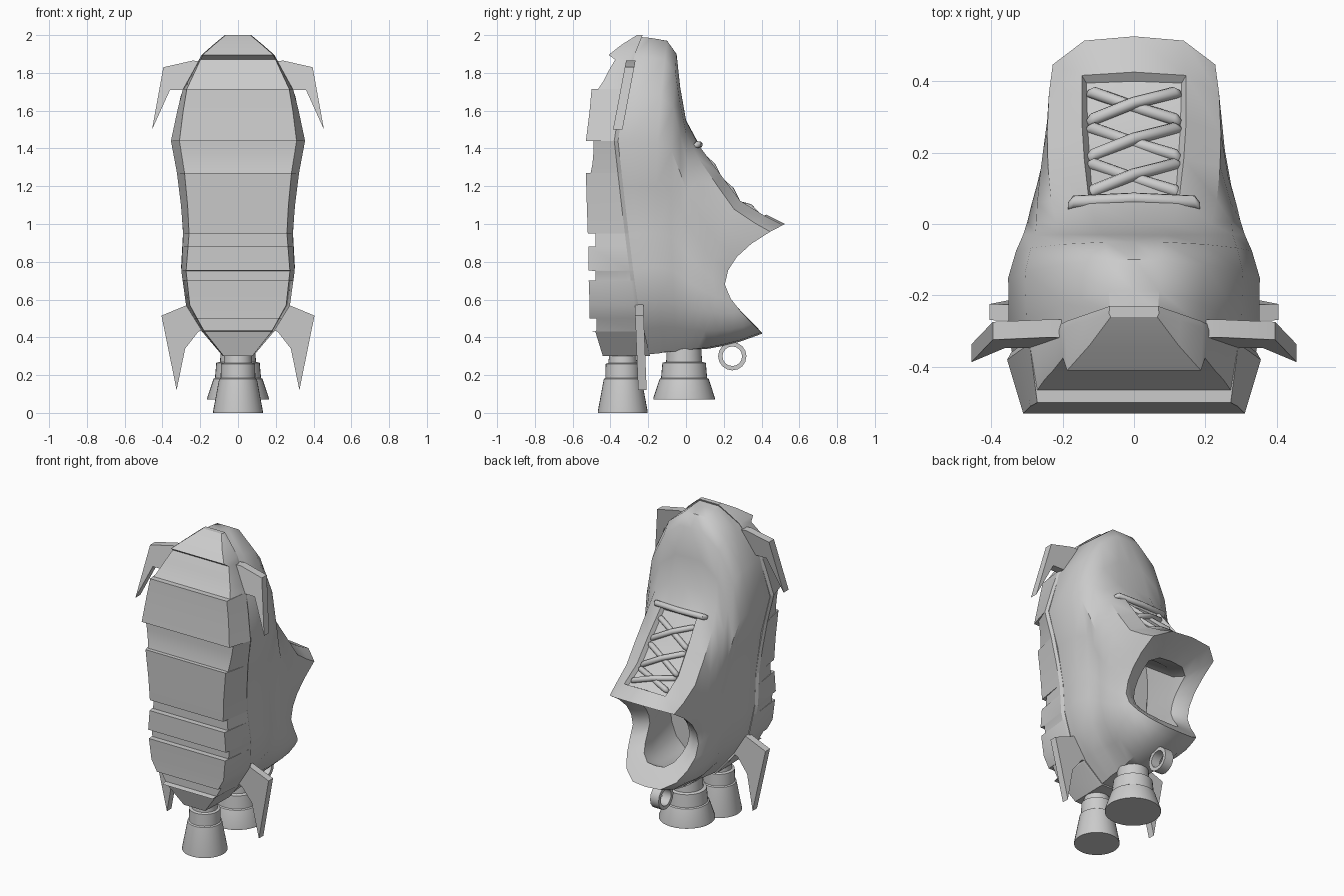
import bpy, bmesh, math
from mathutils import Vector

cube = bpy.data.objects.get("Cube")
if cube:
    bpy.data.objects.remove(cube, do_unlink=True)

grey = bpy.data.materials.new("plain_grey")
grey.use_nodes = True
grey.diffuse_color = (0.6, 0.6, 0.6, 1)
grey.node_tree.nodes["Principled BSDF"].inputs["Base Color"].default_value = (0.6, 0.6, 0.6, 1)


def finish(name, bm, angle=30):
    bmesh.ops.recalc_face_normals(bm, faces=bm.faces)
    mesh = bpy.data.meshes.new(name)
    bm.to_mesh(mesh)
    bm.free()
    mesh.materials.append(grey)
    ob = bpy.data.objects.new(name, mesh)
    bpy.context.collection.objects.link(ob)
    bpy.ops.object.select_all(action="DESELECT")
    ob.select_set(True)
    bpy.context.view_layer.objects.active = ob
    bpy.ops.object.shade_smooth_by_angle(angle=math.radians(angle))
    return ob


def loft(bm, rings, capped=True):
    """Skin closed rings; returns rows of faces."""
    vs = [[bm.verts.new(p) for p in r] for r in rings]
    n = len(vs[0])
    rows = [[bm.faces.new((a[i], a[(i + 1) % n], b[(i + 1) % n], b[i])) for i in range(n)]
            for a, b in zip(vs, vs[1:])]
    if capped:
        bm.faces.new(vs[0][::-1])
        bm.faces.new(vs[-1])
    return rows


def interp(table, t):
    if t <= table[0][0]:
        return table[0][1]
    for (a, p), (b, q) in zip(table, table[1:]):
        if t <= b:
            return p + (q - p) * (t - a) / (b - a)
    return table[-1][1]


# Seam between sole and upper: depth y at each height z
SEAM = [(.3, -.2), (.6, -.27), (1, -.32), (1.44, -.37), (1.7, -.33), (1.9, -.28), (2, -.24)]
# Half outlines, heel to toe: (fraction of length, fraction of width)
SOLE = [(0, 0), (0, .23), (.08, .54), (.16, .77), (.27, .85), (.38, .82),
        (.53, .87), (.67, 1), (.82, .86), (.94, .55), (1, .2), (1, 0)]
COLLAR = [(0, 0), (.01, .42), (.09, .76), (.2, .92), (.32, 1), (.45, 1),
          (.58, 1), (.7, 1), (.82, 1), (.93, .98), (.99, .6), (1, 0)]


def upper_ring(heel, toe, width, y_heel, y_side, y_toe, mix, seam=None):
    half = []
    for (s0, x0), (s1, x1) in zip(SOLE, COLLAR):
        s = s0 + (s1 - s0) * mix
        x = (x0 + (x1 - x0) * mix) * width
        z = heel + (toe - heel) * s
        y = y_side + (y_heel - y_side) * max(0, 1 - s / .42) ** 1.3 \
            + (y_toe - y_side) * max(0, (s - .42) / .58) ** 2.2
        half.append(Vector((x, y if seam is None else interp(SEAM, z) + seam, z)))
    return half + [Vector((-p.x, p.y, p.z)) for p in half[-2:0:-1]]


# Upper: rings from the seam to the collar, then down inside
RINGS = [
    (.31, 1.99, .34, 0, 0, 0, 0, 0),
    (.315, 1.985, .35, 0, 0, 0, 0, .06),
    (.32, 1.97, .352, -.12, -.16, -.1, .04),
    (.325, 1.9, .33, -.05, -.08, -.05, .1),
    (.33, 1.72, .31, .0, -.03, -.03, .22),
    (.335, 1.55, .298, .06, .01, .0, .4),
    (.34, 1.42, .287, .12, .05, .07, .6),
    (.355, 1.27, .272, .2, .09, .185, .78),
    (.375, 1.13, .257, .28, .14, .292, .92),
    (.4, 1.05, .243, .35, .18, .425, 1),
    (.42, 1.0, .232, .405, .205, .525, 1),
    (.46, .965, .19, .37, .195, .44, 1),
    (.52, .92, .14, .31, .165, .34, 1),
    (.47, .98, .15, .2, .1, .2, 1),
    (.45, 1.2, .2, -.1, -.12, -.1, .8),
]
bm = bmesh.new()
rows = loft(bm, [upper_ring(*r) for r in RINGS])
# Recessed tongue panel under the laces
panel = [row[i] for row in rows[6:9] for i in (10, 11)]
bmesh.ops.recalc_face_normals(bm, faces=bm.faces)
bmesh.ops.inset_region(bm, faces=panel, thickness=.015, depth=-.025)
finish("shoe_upper", bm, 40)

# Sole: tread profile (z, y) with cut steps and hollow grooves, heel to toe
TREAD = [(.3, -.44), (.43, -.48), (.43, -.51), (.435, -.475), (.5, -.475), (.5, -.51),
         (.57, -.51), (.7, -.515), (.7, -.48), (.75, -.48), (.755, -.515), (.88, -.515),
         (.88, -.48), (.95, -.48), (.95, -.52), (1.1, -.525), (1.27, -.53), (1.27, -.505),
         (1.32, -.495), (1.38, -.49), (1.44, -.49), (1.44, -.53),
         (1.6, -.51), (1.715, -.5), (1.715, -.465), (1.76, -.435), (1.81, -.41),
         (1.87, -.375), (1.895, -.41), (1.95, -.34), (2, -.245)]
WIDTH = [(.3, .08), (.43, .19), (.57, .275), (.75, .3), (.95, .29), (1.2, .31),
         (1.44, .355), (1.7, .3), (1.9, .19), (2, .07)]


def sole_row(z, y):
    w, seam = interp(WIDTH, z), interp(SEAM, z)
    f = w - interp([(.3, .005), (.57, .02), (1.44, .045), (1.9, .005)], z)
    half = [(w * .97, seam + .01, z), (w, seam - .01, z), (f, min(y, seam - .02), z)]
    return half + [(-a, b, c) for a, b, c in half[::-1]]


bm = bmesh.new()
loft(bm, [sole_row(*p) for p in TREAD])
finish("tread_sole", bm)


# Fins: thin tilted plates on both sides
def fin(name, outline, y0, z0, tilt, thick, side):
    bm = bmesh.new()
    loft(bm, [[(side * x, y0 + tilt * (z - z0) + d, z) for x, z in outline]
              for d in (-thick / 2, thick / 2)])
    finish(name, bm)


TOE_FIN = [(.17, 1.86), (.24, 1.865), (.395, 1.83), (.455, 1.5), (.36, 1.71), (.2, 1.71)]
HEEL_FIN = [(.2, .55), (.26, .575), (.405, .515), (.325, .12), (.28, .34), (.21, .43), (.15, .45)]
for label, side in (("left", 1), ("right", -1)):
    fin(label + "_toe_fin", TOE_FIN, -.295, 1.85, .19, .05, side)
    fin(label + "_heel_fin", HEEL_FIN, -.24, .35, -.04, .045, side)


# Rocket nozzles: stepped profiles (radius, z) turned about the vertical
def nozzle(name, y, profile):
    bm = bmesh.new()
    n = 32
    loft(bm, [[(r * math.cos(k * math.tau / n), y + r * math.sin(k * math.tau / n), z)
               for k in range(n)] for r, z in profile])
    finish(name, bm)


nozzle("sole_side_nozzle", -.335, [(.132, 0), (.132, .008), (.1, .18), (.092, .185),
                                   (.09, .26), (.075, .265), (.07, .36)])
nozzle("heel_nozzle", -.01, [(.163, .07), (.163, .08), (.13, .18), (.122, .185),
                             (.115, .265), (.095, .27), (.09, .37)])

# Pull loop on the heel, drawn out to a flat top
bm = bmesh.new()
loops = []
for r, x in ((.075, -.03), (.075, .03), (.052, .03), (.052, -.03), (.075, -.03)):
    loops.append([(x, .245 + r * math.cos(a), .3 + r * math.sin(a))
                  for a in (k * math.tau / 16 for k in range(16))])
loft(bm, loops, capped=False)
bmesh.ops.remove_doubles(bm, verts=bm.verts, dist=.0001)
finish("heel_pull_loop", bm)

# Laces: tubes lying on the instep slope
SLOPE = [(0, 1.55), (.07, 1.42), (.185, 1.27), (.292, 1.13), (.425, 1.05)]


def lace(name, points, radius):
    path = [Vector((x, y + lift, interp(SLOPE, y) + lift)) for x, y, lift in points]
    bm = bmesh.new()
    axis = (path[-1] - path[0]).normalized()
    u = axis.cross(Vector((0, 1, 1))).normalized()
    v = axis.cross(u)
    rings = []
    for i, p in enumerate(path):
        r = radius * (.6 if i in (0, len(path) - 1) else 1)
        rings.append([p + r * (u * math.cos(k * math.tau / 10) + v * math.sin(k * math.tau / 10))
                      for k in range(10)])
    loft(bm, rings)
    finish(name, bm, 50)


lace("lace_bar", [(-.185, .064, -.015), (-.17, .067, -.005), (0, .07, 0),
                  (.17, .067, -.005), (.185, .064, -.015)], .018)
for k in range(3):
    y = .105 + k * .1
    for label, side in (("left", 1), ("right", -1)):
        over = -.008 if side > 0 else -.02
        lace(f"{label}_lace_{k + 1}", [(-side * .13, y, -.024), (-side * .115, y + .005, -.017),
                                       (0, y + .042, over), (side * .115, y + .08, -.017),
                                       (side * .13, y + .085, -.024)], .017)
